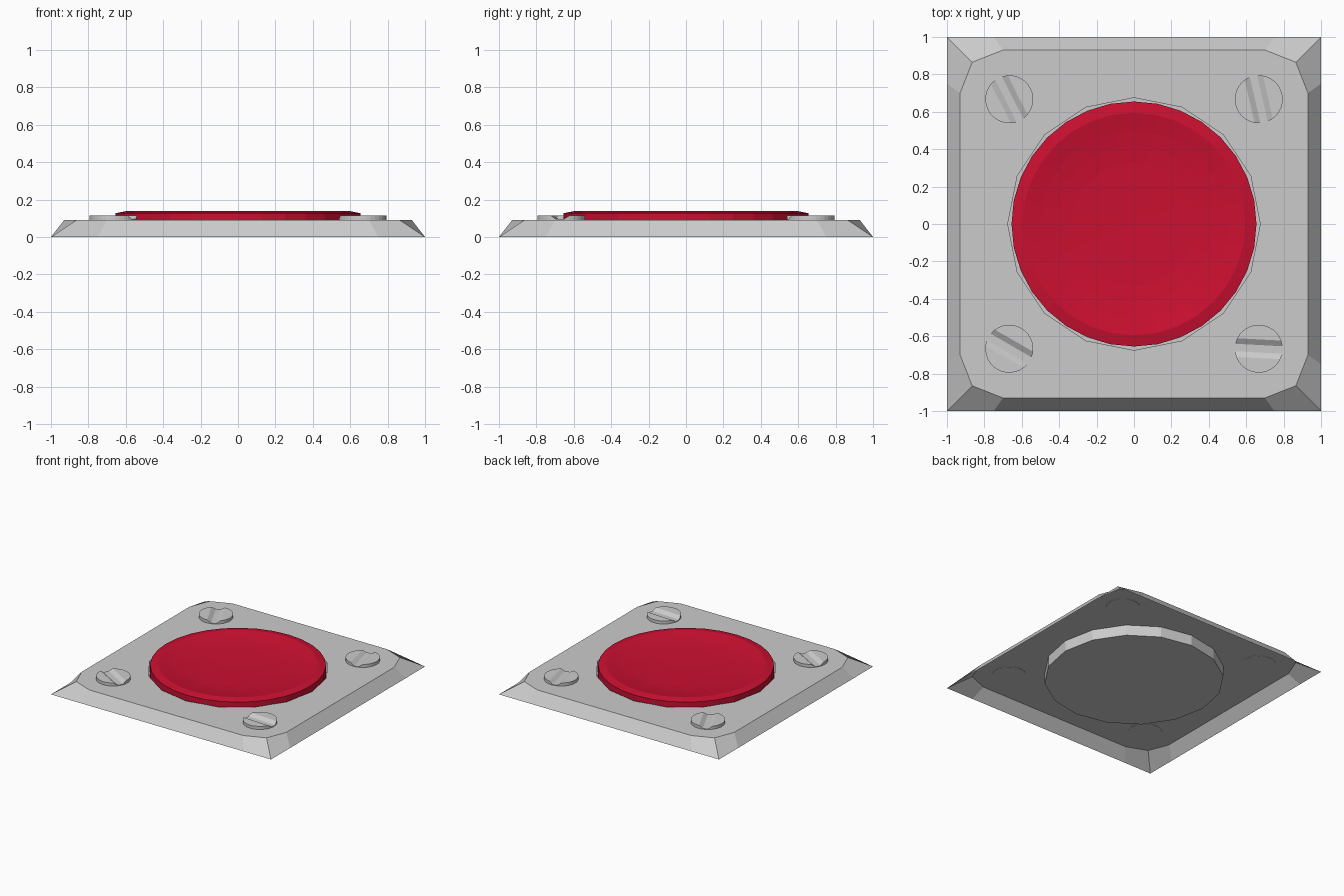
import bpy, bmesh, math
from mathutils import Matrix, Vector

if "Cube" in bpy.data.objects:
    bpy.data.objects.remove(bpy.data.objects["Cube"])

TOP = 0.09  # height of the plate face


def finish(name, bm, mat=None):
    mesh = bpy.data.meshes.new(name)
    bm.to_mesh(mesh)
    bm.free()
    ob = bpy.data.objects.new(name, mesh)
    bpy.context.collection.objects.link(ob)
    if mat:
        mesh.materials.append(mat)
    return ob


def ring(bm, pts, z):
    return [bm.verts.new((x, y, z)) for x, y in pts]


def circle(r, n):
    return [(r * math.cos(2 * math.pi * i / n), r * math.sin(2 * math.pi * i / n)) for i in range(n)]


def bridge(bm, a, b):
    n = len(a)
    for i in range(n):
        j = (i + 1) % n
        bm.faces.new((a[i], a[j], b[j], b[i]))


def four_corners(corner):
    # rotate one corner's points round the square
    return [(x * c - y * s, x * s + y * c)
            for c, s in ((1, 0), (0, 1), (-1, 0), (0, -1)) for x, y in corner]


# Base plate: open-bottomed bevelled shell with a round well
bm = bmesh.new()
low = ring(bm, four_corners([(1, 0.75), (1, 1), (0.75, 1)]), 0)
high = ring(bm, four_corners([(0.93, 0.70), (0.865, 0.865), (0.70, 0.93)]), TOP)
bridge(bm, low, high)
well_top = ring(bm, circle(0.675, 16), TOP)
well_low = ring(bm, circle(0.675, 16), 0.002)
bridge(bm, well_top, well_low)
bm.faces.new(well_low)
edges = [bm.edges.get((l[i], l[(i + 1) % len(l)])) for l in (high, well_top) for i in range(len(l))]
bmesh.ops.triangle_fill(bm, use_beauty=True, edges=edges)
bmesh.ops.recalc_face_normals(bm, faces=bm.faces[:])
bm.normal_update()
if sum(f.normal.z * f.calc_area() for f in bm.faces) < 0:
    bmesh.ops.reverse_faces(bm, faces=bm.faces[:])
finish("base_plate", bm)

# Red reflector: shallow dished disc with a raised rim
red = bpy.data.materials.new("red")
red.diffuse_color = (0.60, 0.005, 0.03, 1)
red.use_nodes = True
red.node_tree.nodes["Principled BSDF"].inputs["Base Color"].default_value = red.diffuse_color
bm = bmesh.new()
profile = [(0.655, 0.02), (0.655, 0.127), (0.595, 0.139), (0.50, 0.122), (0.42, 0.112), (0.33, 0.105)]
rings = [ring(bm, circle(r, 32), z) for r, z in profile]
for a, b in zip(rings, rings[1:]):
    bridge(bm, a, b)
centre = bm.verts.new((0, 0, 0.098))
for i in range(32):
    bm.faces.new((rings[-1][i], rings[-1][(i + 1) % 32], centre))
bm.faces.new(rings[0][::-1])
finish("reflector", bm, red)

# Screws: discs with a tapered slot, each turned differently
for name, x, y, turn in (("back_left", -1, 1, -63), ("back_right", 1, 1, -77),
                         ("front_left", -1, -1, -30), ("front_right", 1, -1, -3)):
    bm = bmesh.new()
    bmesh.ops.create_cone(bm, cap_ends=True, segments=32, radius1=0.128, radius2=0.128, depth=0.027)
    for off in (-0.05, -0.02, 0.02, 0.05):
        bmesh.ops.bisect_plane(bm, geom=bm.verts[:] + bm.edges[:] + bm.faces[:],
                               plane_co=Vector((0, off, 0)), plane_no=Vector((0, 1, 0)))
    for v in bm.verts:
        if v.co.z > 0 and abs(v.co.y) < 0.05:
            v.co.z -= 0.02 * min(1, (0.05 - abs(v.co.y)) / 0.03)
    bm.transform(Matrix.Translation((0.667 * x, 0.667 * y, TOP + 0.0115))
                 @ Matrix.Rotation(math.radians(turn), 4, 'Z'))
    finish("screw_" + name, bm)
